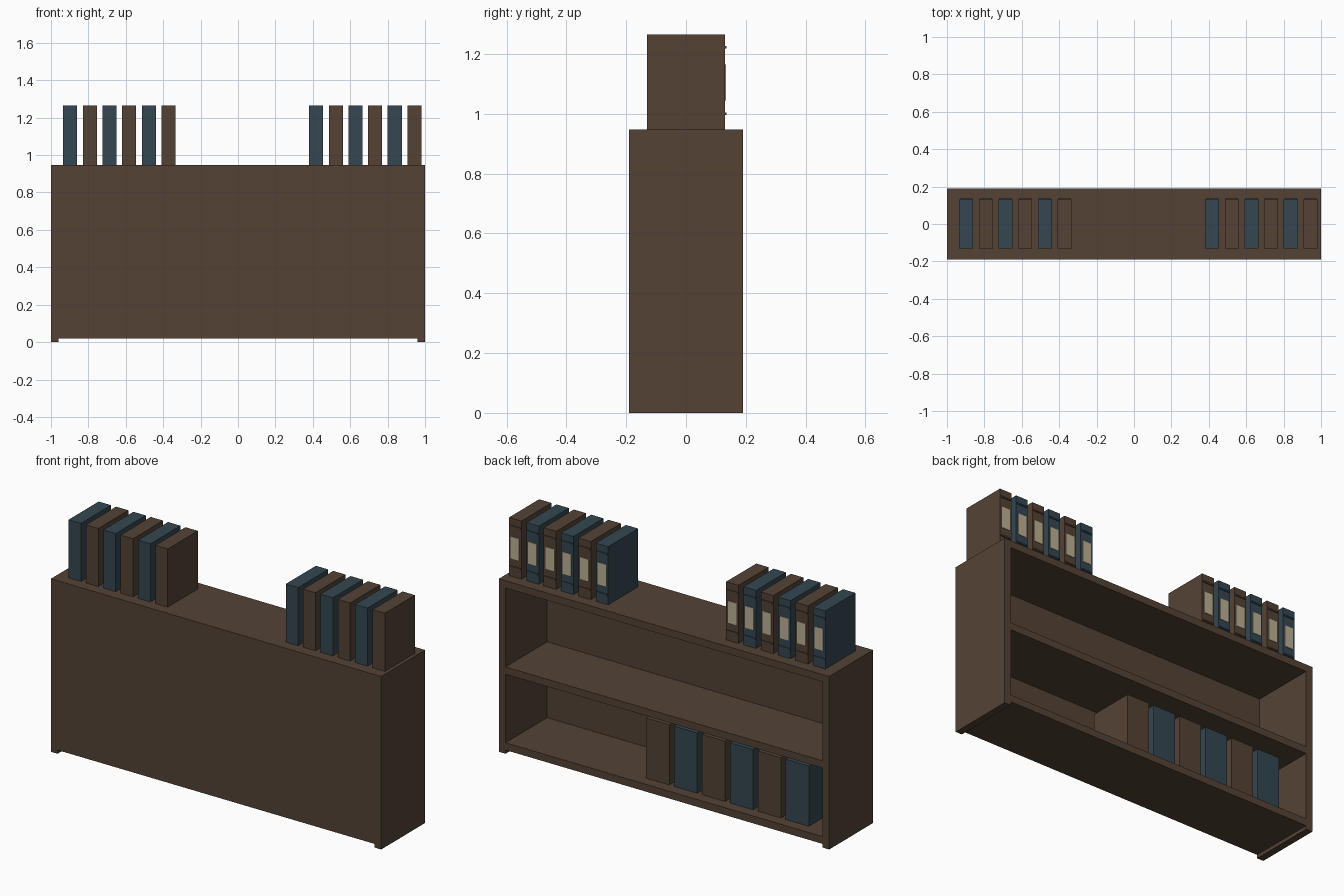
import bpy

if "Cube" in bpy.data.objects:
    bpy.data.objects.remove(bpy.data.objects["Cube"])

def material(name, rgb):
    m = bpy.data.materials.new(name)
    m.diffuse_color = (*rgb, 1)
    m.use_nodes = True
    m.node_tree.nodes["Principled BSDF"].inputs["Base Color"].default_value = m.diffuse_color
    return m

BROWN = material("dark brown", (0.088, 0.055, 0.036))
BLUE = material("slate blue", (0.035, 0.062, 0.082))
CREAM = material("cream label", (0.50, 0.44, 0.30))

def box(name, x, y, z, mat):
    """Box from (min, max) pairs on each axis."""
    bpy.ops.mesh.primitive_cube_add(size=1, location=[sum(p) / 2 for p in (x, y, z)])
    o = bpy.context.object
    o.name = name
    o.scale = [p[1] - p[0] for p in (x, y, z)]
    bpy.ops.object.transform_apply(location=False, rotation=False, scale=True)
    o.data.materials.append(mat)
    return o

D, H, T = 0.19, 0.947, 0.04   # half depth, height, board thickness
INNER = 1 - T

# bookcase: side boards, closed front panel, three shelves open to +y
for side, name in ((-1, "left_side"), (1, "right_side")):
    box(name, sorted((side, side * INNER)), (-D, D), (0, H), BROWN)
box("closed_panel", (-INNER, INNER), (-D, -D + 0.02), (0.02, H), BROWN)
for name, z in (("bottom_shelf", 0.02), ("middle_shelf", 0.435), ("top_board", H - T)):
    box(name, (-INNER, INNER), (-D + 0.02, D), (z, z + T), BROWN)

# books standing on top, with raised spine bands and a label facing +y
def top_book(cx, mat):
    box("top_book", (cx - 0.0375, cx + 0.0375), (-0.13, 0.13), (H, H + 0.318), mat)
    for z in (1.0, 1.222):
        box("spine_band", (cx - 0.034, cx + 0.034), (0.13, 0.135), (z - 0.004, z + 0.004), mat)
    box("spine_label", (cx - 0.026, cx + 0.026), (0.13, 0.133), (1.045, 1.165), CREAM)

for start in (-0.897, 0.418):
    for i in range(6):
        top_book(start + 0.105 * i, BROWN if i % 2 else BLUE)

# larger plain books on the bottom shelf
for i in range(6):
    cx = -0.765 + 0.169 * i
    box("shelf_book", (cx - 0.07, cx + 0.07), (-0.13, 0.13), (0.06, 0.39),
        BROWN if i % 2 else BLUE)
